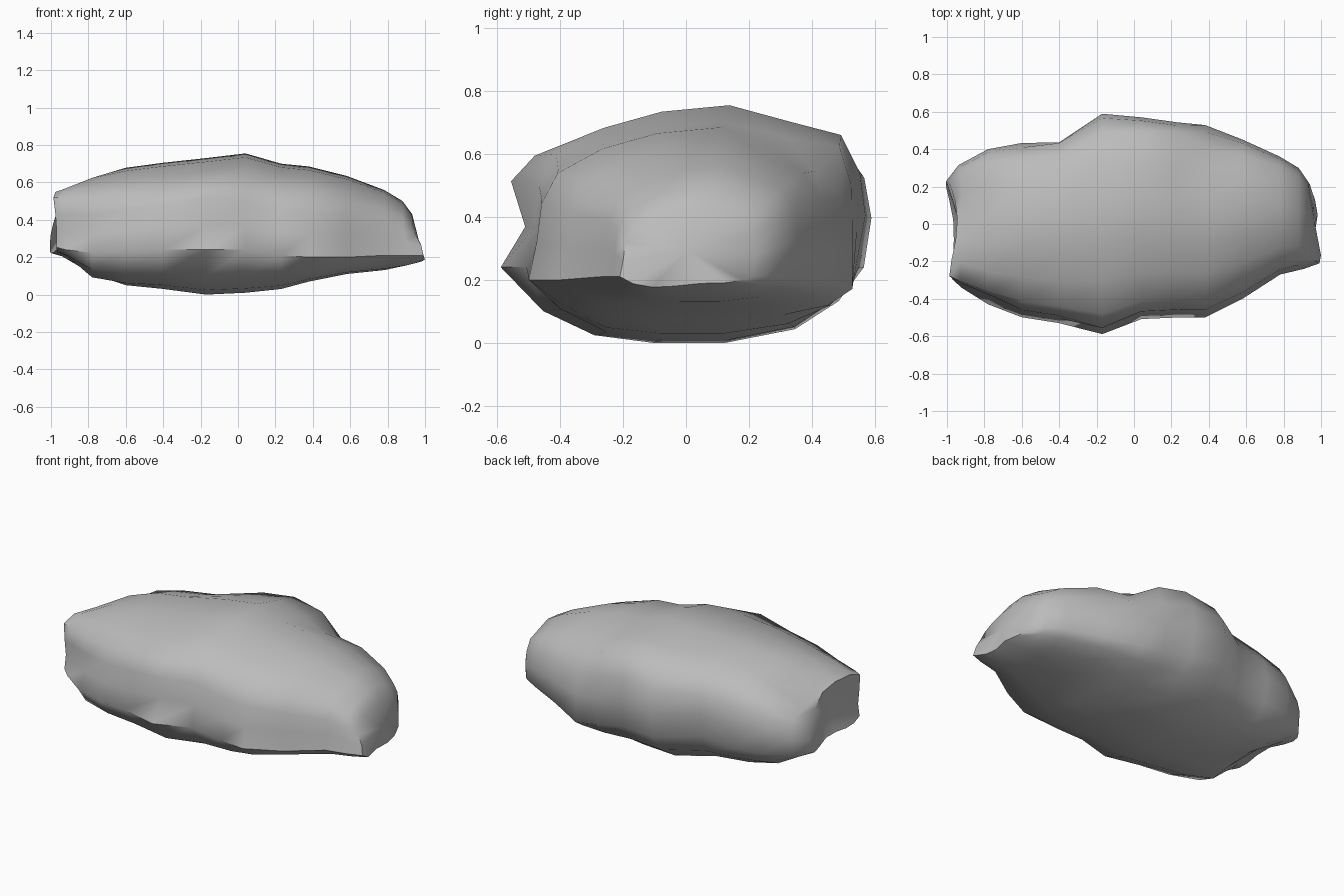
import bpy, bmesh, math
from mathutils import Vector

default_cube = bpy.data.objects.get("Cube")
if default_cube:
    bpy.data.objects.remove(default_cube)


def make_material(name, colour):
    material = bpy.data.materials.new(name)
    material.use_nodes = True
    material.diffuse_color = colour
    material.node_tree.nodes["Principled BSDF"].inputs["Base Color"].default_value = colour
    return material


# Unit cross-section: across the rock, then height above or below its lower rim
SECTION = [(-1, 0), (-.95, .25), (-.92, .5), (-.82, .7), (-.54, .86), (-.2, .96), (.2, 1),
           (.55, .89), (.83, .8), (.96, .58), (1, .32), (.96, 0), (.82, -.45),
           (.58, -.82), (.2, -1), (-.2, -1), (-.52, -.9), (-.8, -.58)]

# Stations along the length: x, front y, back y, top, rim, bottom
STATIONS = [(-.97, -.3, .24, .57, .25, .2), (-.92, -.35, .32, .6, .24, .18),
            (-.78, -.45, .4, .65, .23, .06), (-.6, -.5, .44, .68, .23, .04),
            (-.4, -.53, .47, .705, .24, .03), (-.17, -.57, .59, .73, .24, 0),
            (.04, -.51, .57, .755, .24, .01), (.23, -.5, .54, .7, .21, .03),
            (.38, -.5, .52, .685, .2, .07), (.58, -.4, .45, .635, .2, .11),
            (.78, -.27, .36, .56, .21, .13), (.88, -.24, .3, .5, .21, .15),
            (.93, -.21, .22, .43, .21, .17)]

# Local chips and lumps: centre, push direction, radius
BUMPS = [
    # front outcrop, its recess and the ledge below
    ((-.15, -.53, .5), (0, -.04, .03), .11), ((-.12, -.53, .36), (0, .05, 0), .11),
    ((-.17, -.57, .24), (0, -.03, 0), .08), ((-.8, -.42, .36), (0, .06, -.02), .13),
    # left end: high front corner, low back corner and hollow between
    ((-.98, -.25, .5), (-.02, -.03, .05), .1), ((-.92, .18, .53), (0, 0, -.09), .17),
    ((-.9, .05, .6), (0, 0, -.03), .17), ((-.97, .22, .28), (-.04, -.01, -.02), .14),
    ((-.97, -.02, .4), (.05, 0, 0), .15), ((-.85, 0, .1), (0, 0, .08), .2),
    # back: undercut, ledge and shoulder
    ((-.4, .44, .28), (0, -.06, 0), .14), ((-.4, .38, .14), (0, .04, .01), .12),
    ((-.5, .43, .6), (0, -.03, -.01), .15), ((.18, .44, .64), (0, .05, .03), .13),
    ((.42, .42, .6), (0, -.03, -.05), .13), ((.36, .48, .2), (0, .03, -.03), .15),
    # right end: pointed tip and lower lip
    ((.95, -.17, .21), (.075, 0, 0), .1), ((.95, .06, .19), (.055, 0, .02), .12)]


def build_rock(name, material):
    bm = bmesh.new()
    rings = []
    for x, front, back, top, rim, bottom in STATIONS:
        middle, half = (front + back) / 2, (back - front) / 2
        rings.append([bm.verts.new((x, middle + half * u,
                                    rim + v * (top - rim if v > 0 else rim - bottom)))
                      for u, v in SECTION])
    # Skin between neighbouring sections
    count = len(SECTION)
    for a, b in zip(rings, rings[1:]):
        for i in range(count):
            j = (i + 1) % count
            bm.faces.new((a[i], a[j], b[j], b[i]))
    # Close each end with a fan around a centre point
    for ring in (rings[0], rings[-1]):
        centre = sum((v.co for v in ring), Vector()) / count
        tip = bm.verts.new(centre + Vector((.01, 0, 0)))
        for i in range(count):
            bm.faces.new((ring[i], ring[(i + 1) % count], tip))
    # Weathered chips and lumps
    for centre, push, radius in BUMPS:
        for vert in bm.verts:
            distance = (vert.co - Vector(centre)).length
            vert.co += Vector(push) * math.exp(-(distance / radius) ** 2)
    bmesh.ops.recalc_face_normals(bm, faces=bm.faces)
    mesh = bpy.data.meshes.new(name)
    bm.to_mesh(mesh)
    bm.free()
    mesh.materials.append(material)
    rock = bpy.data.objects.new(name, mesh)
    bpy.context.collection.objects.link(rock)
    return rock


rock = build_rock("rock", make_material("stone grey", (.5, .5, .5, 1)))
bpy.ops.object.select_all(action="DESELECT")
rock.select_set(True)
bpy.context.view_layer.objects.active = rock
bpy.ops.object.shade_smooth_by_angle(angle=math.radians(60))
